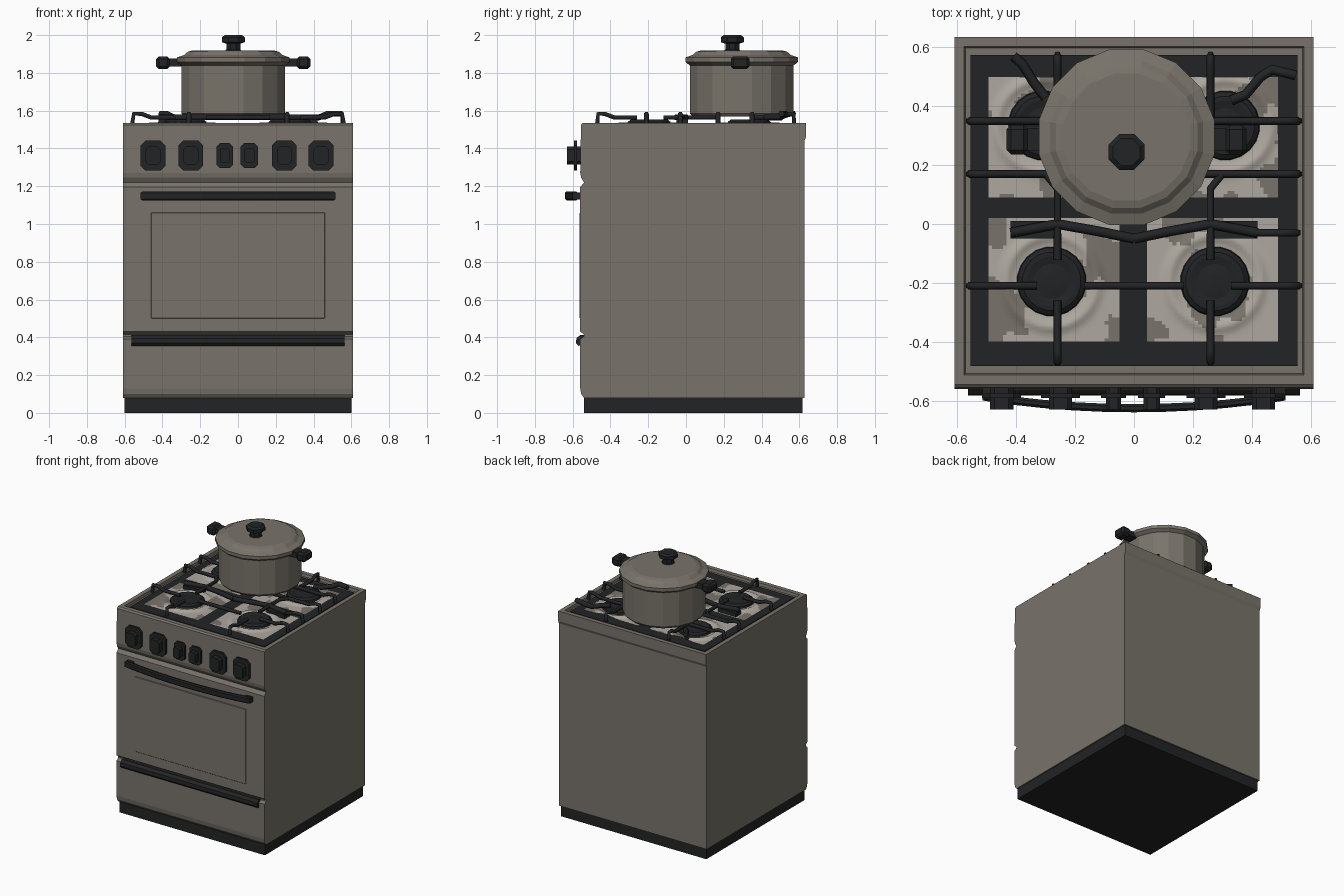
import bpy, bmesh, math
from mathutils import Vector

if "Cube" in bpy.data.objects:
    bpy.data.objects.remove(bpy.data.objects["Cube"])


def material(name, rgb):
    m = bpy.data.materials.new(name)
    m.diffuse_color = (*rgb, 1)
    m.use_nodes = True
    m.node_tree.nodes["Principled BSDF"].inputs["Base Color"].default_value = m.diffuse_color
    return m


STEEL = material("warm grey steel", (0.19, 0.172, 0.145))
BLACK = material("black iron", (0.016, 0.017, 0.018))
ENAMEL = material("pale enamel", (0.42, 0.39, 0.345))


def finish(bm, name, *mats):
    bmesh.ops.recalc_face_normals(bm, faces=bm.faces)
    me = bpy.data.meshes.new(name)
    bm.to_mesh(me)
    bm.free()
    ob = bpy.data.objects.new(name, me)
    for m in mats:
        me.materials.append(m)
    bpy.context.collection.objects.link(ob)
    return ob


def bevel(ob, width, segments=1):
    b = ob.modifiers.new("bevel", 'BEVEL')
    b.width, b.segments = width, segments
    return ob


def box(name, lo, hi, mat):
    bm = bmesh.new()
    bmesh.ops.create_cube(bm, size=1)
    lo, hi = Vector(lo), Vector(hi)
    for v in bm.verts:
        v.co = (lo + hi) / 2 + v.co * (hi - lo)
    return finish(bm, name, mat)


def prism(name, pts, vec, mat):
    """Closed outline of 3D points extruded along vec."""
    bm = bmesh.new()
    f = bm.faces.new([bm.verts.new(p) for p in pts])
    r = bmesh.ops.extrude_face_region(bm, geom=[f])
    bmesh.ops.translate(bm, vec=vec, verts=[g for g in r["geom"] if isinstance(g, bmesh.types.BMVert)])
    return finish(bm, name, mat)


def lathe(name, profile, cx, cy, sides, mat):
    bm = bmesh.new()
    rings = []
    for r, z in profile:
        if r == 0:
            rings.append([bm.verts.new((cx, cy, z))] * sides)
        else:
            a = [2 * math.pi * (i + 0.5) / sides for i in range(sides)]
            rings.append([bm.verts.new((cx + r * math.cos(t), cy + r * math.sin(t), z)) for t in a])
    for A, B in zip(rings, rings[1:]):
        for i in range(sides):
            j = (i + 1) % sides
            bm.faces.new(list(dict.fromkeys((A[i], A[j], B[j], B[i]))))
    return finish(bm, name, mat)


def rod(name, pts, radius=0.013):
    cu = bpy.data.curves.new(name, 'CURVE')
    cu.dimensions = '3D'
    cu.bevel_depth, cu.bevel_resolution, cu.use_fill_caps = radius, 1, True
    s = cu.splines.new('POLY')
    s.points.add(len(pts) - 1)
    for p, c in zip(s.points, pts):
        p.co = (*c, 1)
    cu.materials.append(BLACK)
    ob = bpy.data.objects.new(name, cu)
    bpy.context.collection.objects.link(ob)
    return ob


# Cabinet: side profile with the seams between drawer, door and panel
profile = [(-0.54, 0.08), (-0.555, 0.10), (-0.56, 0.13), (-0.56, 0.39), (-0.54, 0.405), (-0.54, 0.415),
           (-0.56, 0.43), (-0.56, 1.195), (-0.54, 1.22), (-0.555, 1.245), (-0.56, 1.27), (-0.556, 1.525),
           (-0.545, 1.535), (0.635, 1.535), (0.635, 1.46), (0.627, 1.44), (0.627, 0.08)]
body = prism("cabinet", [(-0.61, y, z) for y, z in profile], (1.22, 0, 0), STEEL)
bm = bmesh.new()
bm.from_mesh(body.data)
bm.normal_update()
top = max((f for f in bm.faces if f.normal.z > 0.9), key=lambda f: f.calc_area())
bmesh.ops.inset_region(bm, faces=[top], thickness=0.046)
bmesh.ops.inset_region(bm, faces=[top], thickness=0.006, depth=-0.02)
bm.to_mesh(body.data)
bm.free()
box("plinth", (-0.6, -0.54, 0), (0.6, 0.617, 0.085), BLACK)
bevel(box("door_panel", (-0.46, -0.564, 0.5), (0.46, -0.55, 1.06), STEEL), 0.003)

# Door handle bowed outward, with end mounts, and drawer grip
n = 10
outer, inner = [], []
for i in range(n + 1):
    t = 2 * i / n - 1
    y = -0.64 + 0.04 * t * t
    outer.append((0.515 * t, y, 1.125))
    inner.append((0.515 * t, y + 0.028, 1.125))
bevel(prism("door_handle", outer + inner[::-1], (0, 0, 0.048), BLACK), 0.008)
for s in (-1, 1):
    box("door_handle_mount", (s * 0.49 - 0.025, -0.6, 1.13), (s * 0.49 + 0.025, -0.55, 1.168), BLACK)
prism("drawer_grip", [(-0.565, y, z) for y, z in
      [(-0.545, 0.36), (-0.57, 0.355), (-0.583, 0.37), (-0.58, 0.395), (-0.56, 0.412), (-0.54, 0.412)]],
      (1.13, 0, 0), BLACK)

# Control knobs: chamfered backplate and raised grip
for x, w, h in [(-0.45, 0.066, 0.08), (-0.25, 0.066, 0.08), (-0.07, 0.043, 0.066),
                (0.06, 0.046, 0.066), (0.245, 0.066, 0.08), (0.44, 0.066, 0.08)]:
    c = w * 0.4
    ring = [(w, h - c), (w - c, h), (c - w, h), (-w, h - c), (-w, c - h), (c - w, -h), (w - c, -h), (w, c - h)]
    prism("knob_plate", [(x + a, -0.592, 1.362 + b) for a, b in ring], (0, 0.016, 0), BLACK)
    prism("knob_grip", [(x + a * 0.6, -0.63, 1.362 + b * 0.6) for a, b in ring], (0, 0.075, 0), BLACK)

# Hob tray with four mottled enamel wells
box("hob_tray", (-0.556, -0.483, 1.505), (0.556, 0.575, 1.522), BLACK)
BURNERS = [(-0.28, -0.195), (0.275, -0.195), (-0.31, 0.335), (0.31, 0.335)]
for bx, by in BURNERS:
    x0, x1 = (-0.495, -0.05) if bx < 0 else (0.045, 0.49)
    y0, y1 = (-0.4, 0.02) if by < 0 else (0.09, 0.5)
    bm = bmesh.new()
    bmesh.ops.create_grid(bm, x_segments=36, y_segments=36, size=0.5)
    for v in bm.verts:
        v.co.x = x0 + (v.co.x + 0.5) * (x1 - x0)
        v.co.y = y0 + (v.co.y + 0.5) * (y1 - y0)
        r = math.hypot(v.co.x - bx, v.co.y - by)
        v.co.z = 1.526 + 0.012 * math.exp(-((r - 0.155) / 0.018) ** 2)
    for f in bm.faces:
        f.smooth = True
        p = f.calc_center_median()
        wave = math.sin(17 * p.x + 5 * p.y + 1) + math.sin(19 * p.y - 9 * p.x) + 0.5 * math.sin(41 * p.x + 33 * p.y)
        ringed = 0.125 < math.hypot(p.x - bx, p.y - by) < 0.18
        f.material_index = int(wave < (-1.1 if ringed else -0.45))
    finish(bm, "enamel_well", ENAMEL, STEEL)
    lathe("burner", [(0, 1.52), (0.12, 1.52), (0.115, 1.54), (0.1, 1.552), (0.085, 1.553),
                     (0.06, 1.547), (0.03, 1.551), (0, 1.552)], bx, by, 20, BLACK)

# Pan supports: bars raised at the outer ends, mirrored left and right
Z, E = 1.564, 1.583
for s in (-1, 1):
    for y, x_in in [(-0.21, 0.33), (0.17, 0), (0.35, 0)]:
        rod("support_bar", [(s * 0.56, y, 1.53), (s * 0.552, y, E), (s * 0.51, y, E), (s * 0.46, y, Z), (s * x_in, y, Z)])
    rod("support_front", [(s * 0.26, -0.47, 1.53), (s * 0.26, -0.465, E), (s * 0.26, -0.43, E),
                          (s * 0.26, -0.38, Z), (s * 0.26, -0.26, Z)])
    rod("support_middle", [(s * 0.26, -0.12, Z), (s * 0.26, 0.12, Z), (s * 0.3, 0.17, Z)])
    rod("support_back", [(s * 0.26, 0.36, Z), (s * 0.26, 0.5, Z), (s * 0.26, 0.54, E), (s * 0.26, 0.57, E),
                         (s * 0.26, 0.573, 1.53)])
    rod("support_curve", [(s * 0.42, -0.03, Z), (s * 0.26, 0, Z), (s * 0.12, -0.025, Z), (0, -0.05, Z)], 0.017)
    box("support_block", (s * 0.345 - 0.075, -0.05, 1.525), (s * 0.345 + 0.075, 0.01, 1.555), BLACK)
    rod("support_link", [(s * 0.17, -0.21, Z), (0, -0.21, Z)])
rod("support_right_end", [(0.555, -0.03, 1.53), (0.55, -0.03, E), (0.5, -0.03, E), (0.42, -0.03, Z)])
rod("support_left_arm", [(-0.41, 0.57, E), (-0.38, 0.545, E), (-0.34, 0.48, Z), (-0.3, 0.43, Z)], 0.017)
rod("support_right_arm", [(0.55, 0.505, E), (0.47, 0.525, E), (0.43, 0.5, Z), (0.38, 0.44, Z), (0.33, 0.42, Z)], 0.017)

# Cooking pot with lid, knob and side handles
PX, PY = -0.025, 0.295
lathe("pot", [(0, 1.568), (0.265, 1.568), (0.28, 1.585), (0.28, 1.84), (0.295, 1.85), (0, 1.85)], PX, PY, 16, STEEL)
lathe("pot_lid", [(0, 1.846), (0.288, 1.846), (0.304, 1.858), (0.304, 1.882), (0.265, 1.895), (0.245, 1.912),
                  (0.22, 1.919), (0, 1.919)], PX, PY, 16, STEEL)
lathe("lid_knob", [(0, 1.91), (0.05, 1.915), (0.04, 1.925), (0.04, 1.955), (0.066, 1.963), (0.066, 1.988),
                   (0.05, 2.0), (0, 2.0)], PX, 0.245, 8, BLACK)
for s in (-1, 1):
    xs = sorted((PX + s * 0.26, PX + s * 0.36))
    box("pot_handle_stem", (xs[0], PY - 0.045, 1.835), (xs[1], PY + 0.03, 1.875), BLACK)
    xs = sorted((PX + s * 0.335, PX + s * 0.408))
    bevel(box("pot_handle_grip", (xs[0], PY - 0.058, 1.82), (xs[1], PY + 0.042, 1.888), BLACK), 0.015)
